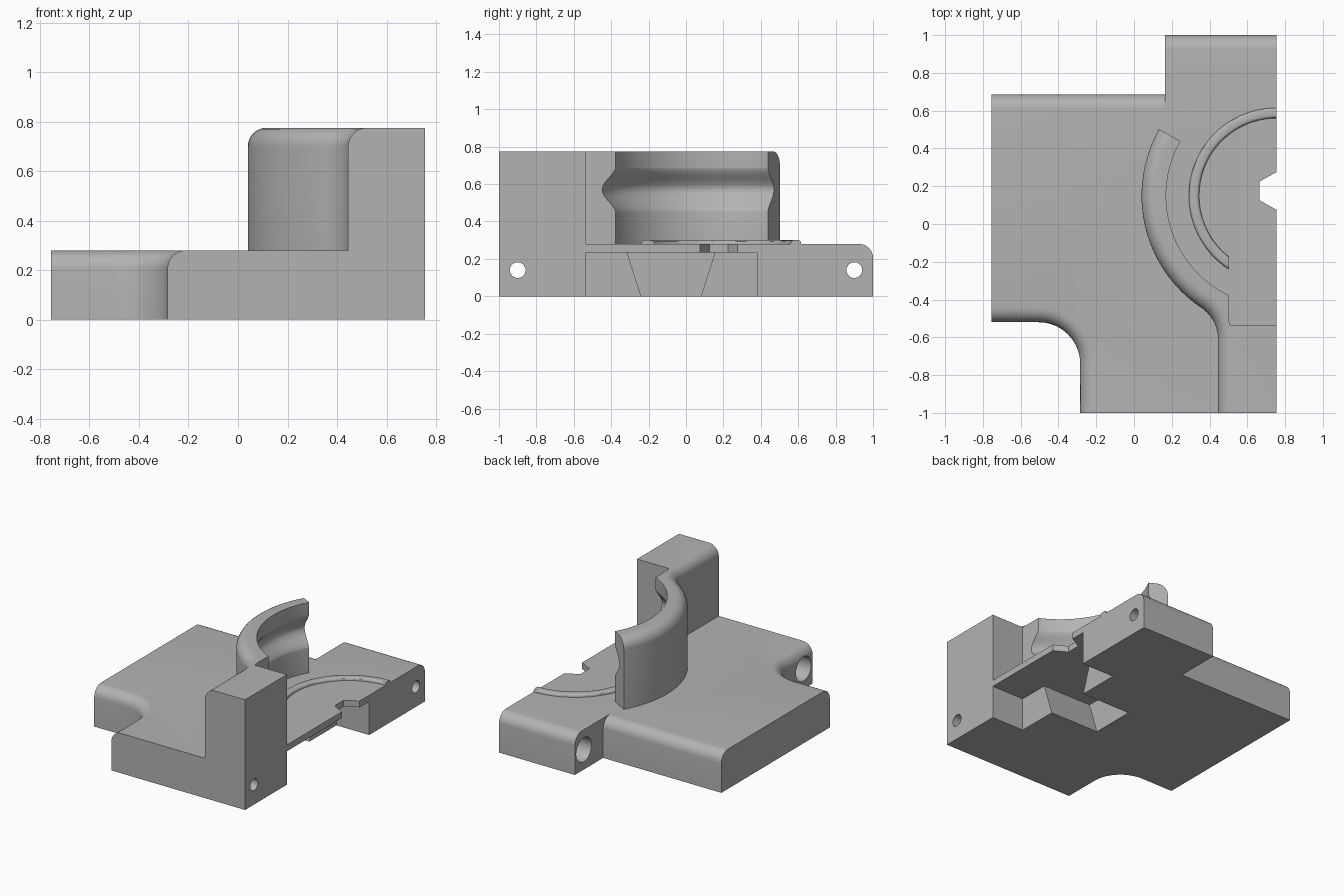
import bpy, bmesh, math
from mathutils import Matrix, Vector

if "Cube" in bpy.data.objects:
    bpy.data.objects.remove(bpy.data.objects["Cube"], do_unlink=True)

grey = bpy.data.materials.new("light grey")
grey.use_nodes = True
grey.diffuse_color = (0.45, 0.45, 0.45, 1)
grey.node_tree.nodes["Principled BSDF"].inputs["Base Color"].default_value = (0.45, 0.45, 0.45, 1)

RIGHT = 0.755            # flat mating face
CX, CY = RIGHT, 0.15     # centre of the curved wall and lip
FILLET = 0.075


def arc(cx, cy, r, a0, a1, n):
    """Points along an arc, angles in degrees."""
    steps = [math.radians(a0 + (a1 - a0) * i / n) for i in range(n + 1)]
    return [(cx + r * math.cos(a), cy + r * math.sin(a)) for a in steps]


def finish(name, bm):
    bmesh.ops.recalc_face_normals(bm, faces=bm.faces)
    mesh = bpy.data.meshes.new(name)
    bm.to_mesh(mesh)
    bm.free()
    mesh.materials.append(grey)
    obj = bpy.data.objects.new(name, mesh)
    bpy.context.collection.objects.link(obj)
    return obj


def prism(name, outline, z0, z1, rounded=(), radius=FILLET, segments=8):
    """Extrude an outline; round the top edge after each listed point index."""
    bm = bmesh.new()
    low = [bm.verts.new((x, y, z0)) for x, y in outline]
    top = [bm.verts.new((x, y, z1)) for x, y in outline]
    n = len(outline)
    bm.faces.new(low[::-1])
    bm.faces.new(top)
    for i in range(n):
        j = (i + 1) % n
        bm.faces.new((low[i], low[j], top[j], top[i]))
    bmesh.ops.recalc_face_normals(bm, faces=bm.faces)
    edges = [bm.edges.get((top[i], top[(i + 1) % n])) for i in rounded]
    if edges:
        bmesh.ops.bevel(bm, geom=edges, offset=radius, segments=segments,
                        profile=0.5, affect='EDGES')
    return finish(name, bm)


def rod(name, x0, x1, y, z, r):
    bm = bmesh.new()
    turn = Matrix.Translation(((x0 + x1) / 2, y, z)) @ Matrix.Rotation(math.pi / 2, 4, 'Y')
    bmesh.ops.create_cone(bm, cap_ends=True, segments=32, radius1=r, radius2=r,
                          depth=x1 - x0, matrix=turn)
    return finish(name, bm)


def combine(target, other, operation):
    mod = target.modifiers.new("combine", 'BOOLEAN')
    mod.operation = operation
    mod.solver = 'EXACT'
    mod.object = other
    bpy.context.view_layer.objects.active = target
    bpy.ops.object.modifier_apply(modifier=mod.name)
    bpy.data.objects.remove(other, do_unlink=True)


# Main plate with a rounded inside corner at the front left
corner = arc(-0.505, -0.74, 0.22, 90, 0, 16)
outline = [(-0.755, -0.52)] + corner + [(-0.285, -1), (RIGHT, -1), (RIGHT, 0.685), (-0.755, 0.685)]
front_edges = list(range(len(corner) + 1))
housing = prism("housing", outline, 0, 0.28, front_edges + [len(outline) - 2])

# Rear tab
tab = prism("rear_tab", [(0.165, 0.4), (RIGHT, 0.4), (RIGHT, 1), (0.165, 1)], 0, 0.28, [2])
combine(housing, tab, 'UNION')

# Curved wall blending into the tall front block
blend_r, outer_r, inner_r = 0.2, 0.715, 0.585
bx = 0.445 - blend_r
by = CY - math.sqrt((outer_r + blend_r) ** 2 - (CX - bx) ** 2)
join = math.degrees(math.atan2(CY - by, CX - bx))
outer = arc(CX, CY, outer_r, 150.5, 180 + join, 40)
blend = arc(bx, by, blend_r, join, 0, 14)[1:]
inner_end = 180 + math.degrees(math.acos((CX - 0.5) / inner_r))
inner = arc(CX, CY, inner_r, inner_end, 150.5, 40)
outline = outer + blend + [(0.445, -1), (RIGHT, -1), (RIGHT, -0.535), (0.5, -0.535)] + inner
wall = prism("curved_wall", outline, 0.25, 0.775, range(len(outer) + len(blend)))

# Smooth groove around the inside of the wall
bm = bmesh.new()
profile = [(inner_r - 0.05, 0.44)]
for i in range(17):
    t = i / 16
    profile.append((inner_r - 0.002 + 0.067 * math.sin(math.pi * t) ** 2, 0.44 + 0.26 * t))
profile.append((inner_r - 0.05, 0.70))
start = math.radians(130)
verts = [bm.verts.new((CX + r * math.cos(start), CY + r * math.sin(start), z)) for r, z in profile]
face = bm.faces.new(verts)
spun = bmesh.ops.spin(bm, geom=[face], cent=(CX, CY, 0), axis=(0, 0, 1),
                      angle=math.radians(125), steps=60)
combine(wall, finish("groove_cutter", bm), 'DIFFERENCE')
combine(housing, wall, 'UNION')

# Underside pocket opening on the mating face
pocket = prism("pocket_cutter", [(0.5, -0.535), (0.9, -0.535), (0.9, 0.38), (0.5, 0.38)], -0.1, 0.235)
combine(housing, pocket, 'DIFFERENCE')

# Dovetail slot, wider at its ceiling
bm = bmesh.new()
ends = []
for x in (0.115, 0.6):
    section = [(-0.24, 0), (0.08, 0), (0.155, 0.235), (-0.315, 0.235)]
    ends.append([bm.verts.new((x, y, z)) for y, z in section])
bm.faces.new(ends[0])
bm.faces.new(ends[1])
for i in range(4):
    j = (i + 1) % 4
    bm.faces.new((ends[0][i], ends[0][j], ends[1][j], ends[1][i]))
combine(housing, finish("dovetail_cutter", bm), 'DIFFERENCE')

# Notch in the thin floor
notch = prism("notch_cutter", [(0.665, 0.125), (0.845, 0.025), (0.845, 0.325), (0.665, 0.225)], 0.2, 0.4)
combine(housing, notch, 'DIFFERENCE')

# Bolt holes with counterbores
for y, x_end in ((-0.9, -0.285), (0.9, 0.165)):
    combine(housing, rod("hole_cutter", x_end - 0.1, 0.9, y, 0.14, 0.042), 'DIFFERENCE')
    combine(housing, rod("counterbore_cutter", x_end - 0.1, x_end + 0.25, y, 0.14, 0.085), 'DIFFERENCE')

# Low curved lip on the floor
r_out, r_in = 0.465, 0.41
end_out, end_in = (180 + math.degrees(math.acos((CX - 0.5) / r)) for r in (r_out, r_in))
outer = arc(CX, CY, r_out, 90, end_out, 48)
inner = arc(CX, CY, r_in, end_in, 90, 48)
count = len(outer)
rounded = list(range(count - 1)) + list(range(count, 2 * count - 1))
lip = prism("floor_lip", outer + inner, 0.27, 0.3, rounded, 0.015, 3)

# Smooth curves, sharp corners
for obj in (housing, lip):
    bpy.ops.object.select_all(action='DESELECT')
    obj.select_set(True)
    bpy.context.view_layer.objects.active = obj
    bpy.ops.object.shade_smooth_by_angle(angle=math.radians(30))
